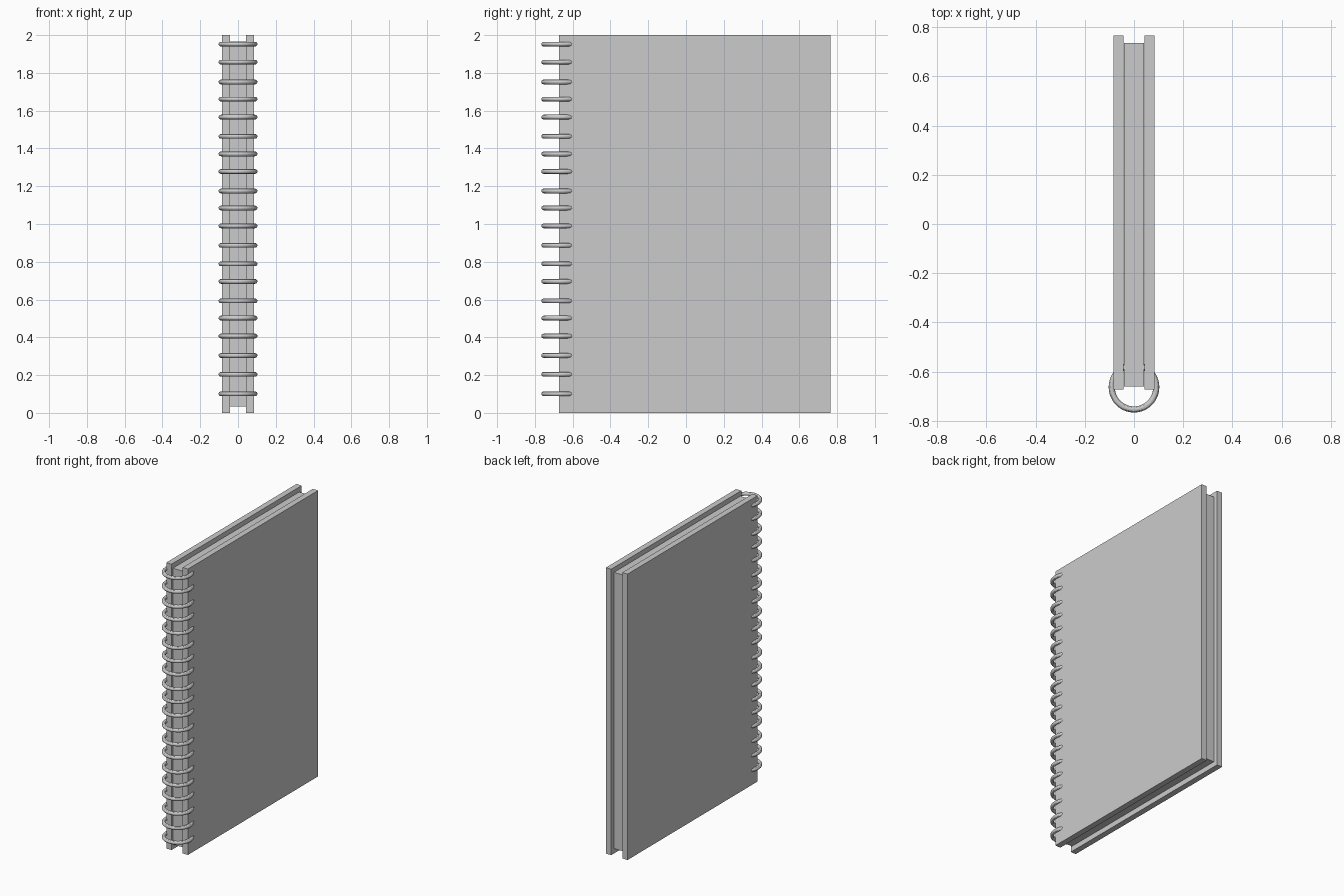
import bpy

if "Cube" in bpy.data.objects:
    bpy.data.objects.remove(bpy.data.objects["Cube"])


def box(name, x0, x1, y0, y1, z0, z1):
    """Axis-aligned block between two corners."""
    bpy.ops.mesh.primitive_cube_add(
        size=1, location=((x0 + x1) / 2, (y0 + y1) / 2, (z0 + z1) / 2))
    ob = bpy.context.object
    ob.name = name
    ob.scale = (x1 - x0, y1 - y0, z1 - z0)
    bpy.ops.object.transform_apply(location=False, rotation=False, scale=True)
    return ob


# Two hard covers
box("right_cover", 0.043, 0.084, -0.673, 0.766, 0, 2)
box("left_cover", -0.084, -0.043, -0.673, 0.766, 0, 2)

# Page block, set in from the cover edges
box("pages", -0.0415, 0.0415, -0.66, 0.736, 0.035, 1.967)

# Binding rings, slightly unevenly spaced along the spine
ring_heights = [0.101, 0.204, 0.304, 0.407, 0.502, 0.593, 0.696, 0.789,
                0.887, 0.99, 1.085, 1.175, 1.278, 1.371, 1.464, 1.566,
                1.661, 1.752, 1.857, 1.952]
for i, z in enumerate(ring_heights):
    bpy.ops.mesh.primitive_torus_add(
        location=(0, -0.663, z), major_radius=0.0905, minor_radius=0.0125,
        major_segments=48, minor_segments=12)
    ring = bpy.context.object
    ring.name = f"binding_ring_{i + 1:02d}"
    bpy.ops.object.shade_smooth_by_angle()
